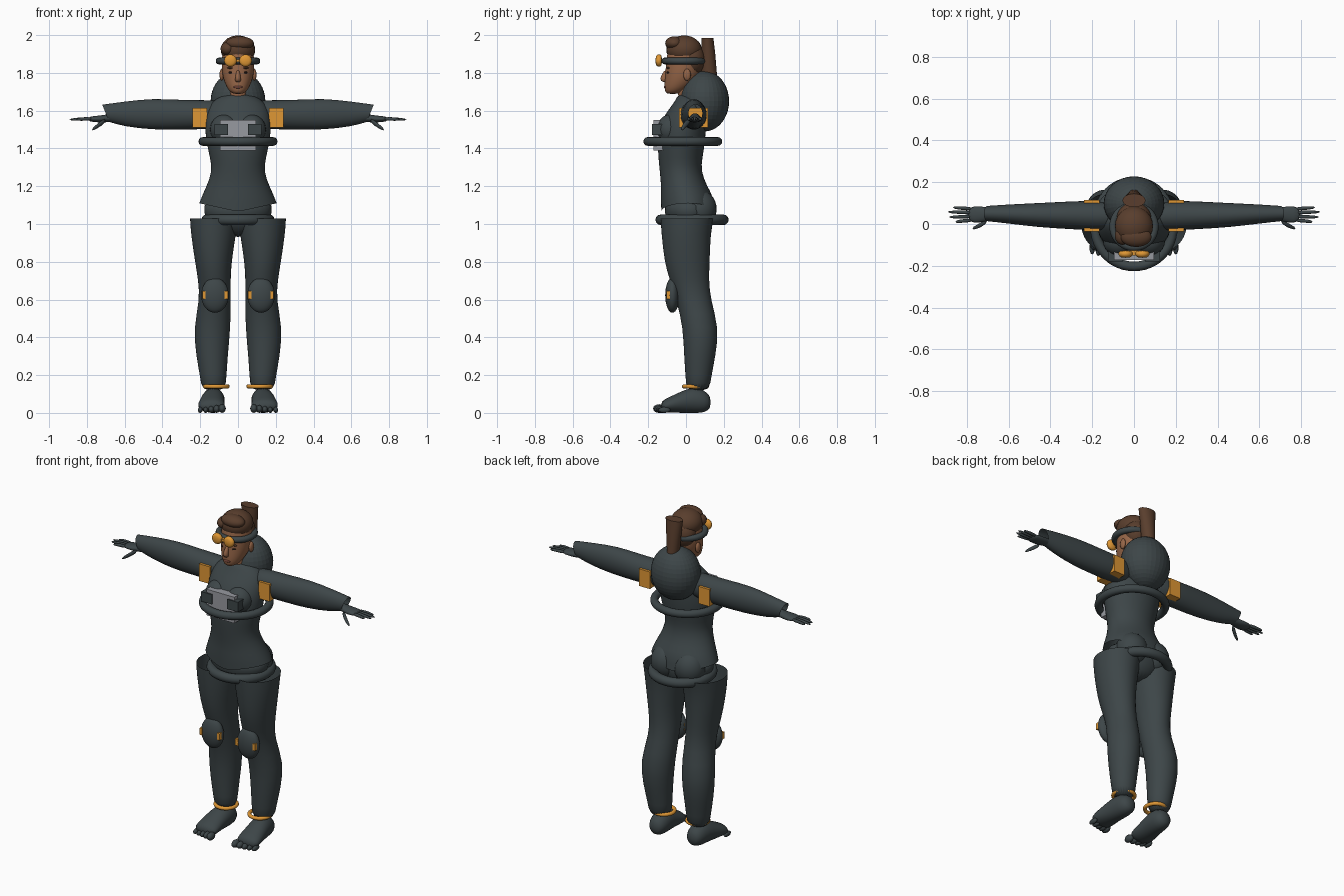
import bpy
import bmesh
from math import sin, cos, tau
from mathutils import Matrix, Vector

old = bpy.data.objects.get("Cube")
if old:
    bpy.data.objects.remove(old)


def material(name, *rgb):
    m = bpy.data.materials.new(name)
    m.use_nodes = True
    m.diffuse_color = (*rgb, 1)
    m.node_tree.nodes["Principled BSDF"].inputs["Base Color"].default_value = (*rgb, 1)
    return m


suit = material("dark_suit", .047, .061, .065)
skin = material("skin", .30, .13, .063)
hair = material("brown_hair", .10, .048, .026)
orange = material("orange", .74, .31, .035)
metal = material("light_metal", .31, .32, .35)
eye_dark = material("dark_eye", .03, .018, .014)
lip = material("lip", .20, .07, .05)


def finish(name, bm, mat, mirror=False, sub=0, shade="smooth"):
    """Turn a bmesh into a finished object."""
    bmesh.ops.recalc_face_normals(bm, faces=bm.faces)
    for f in bm.faces:
        f.smooth = shade == "smooth"
    mesh = bpy.data.meshes.new(name)
    bm.to_mesh(mesh)
    bm.free()
    mesh.materials.append(mat)
    ob = bpy.data.objects.new(name, mesh)
    bpy.context.scene.collection.objects.link(ob)
    if shade == "angle":
        bpy.ops.object.select_all(action="DESELECT")
        ob.select_set(True)
        bpy.context.view_layer.objects.active = ob
        bpy.ops.object.shade_smooth_by_angle()
    if mirror:
        ob.modifiers.new("mirror", "MIRROR").use_mirror_merge = False
    if sub:
        s = ob.modifiers.new("subdivision", "SUBSURF")
        s.levels = s.render_levels = sub
    return ob


def skin_rings(bm, rings, loop=False):
    """Bridge equal point rings with quads."""
    rings = [[bm.verts.new(p) for p in ring] for ring in rings]
    pairs = list(zip(rings, rings[1:])) + ([(rings[-1], rings[0])] if loop else [])
    for a, b in pairs:
        for i in range(len(a)):
            j = (i + 1) % len(a)
            bm.faces.new((a[i], a[j], b[j], b[i]))
    return rings


def loft(name, axis, rows, mat, mirror=False, sub=1, n=24, caps=(True, True),
         tweak=None, shade="smooth"):
    """Elliptic sections along an axis; row = position, two centres, two radii."""
    bm = bmesh.new()
    place = {"x": lambda t, a, b: (t, a, b),
             "y": lambda t, a, b: (a, t, b),
             "z": lambda t, a, b: (a, b, t)}[axis]
    rings = skin_rings(bm, [[place(t, ca + ra * cos(tau * i / n), cb + rb * sin(tau * i / n))
                             for i in range(n)] for t, ca, cb, ra, rb in rows])
    for wanted, ring in zip(caps, (rings[0], rings[-1])):
        if wanted:
            bm.faces.new(ring)
    if tweak:
        for v in bm.verts:
            tweak(v.co)
    return finish(name, bm, mat, mirror, sub, shade)


def ball(name, centre, radii, mat, mirror=False, segments=24, rings=16, shade="smooth"):
    bm = bmesh.new()
    bmesh.ops.create_uvsphere(bm, u_segments=segments, v_segments=rings, radius=1,
                              matrix=Matrix.Translation(centre) @ Matrix.Diagonal((*radii, 1)))
    return finish(name, bm, mat, mirror, shade=shade)


def box(name, low, high, mat, mirror=False):
    bm = bmesh.new()
    low, high = Vector(low), Vector(high)
    bmesh.ops.create_cube(bm, size=1, matrix=Matrix.Translation((low + high) / 2)
                          @ Matrix.Diagonal((*(high - low), 1)))
    return finish(name, bm, mat, mirror, shade="flat")


def hoop(name, centre, radius, tube, mat, mirror=False, n=48, m=12):
    x, y, z = centre
    bm = bmesh.new()
    rings = []
    for i in range(n):
        a = tau * i / n
        offsets = [(radius + tube * cos(tau * k / m), tube * sin(tau * k / m)) for k in range(m)]
        rings.append([(x + r * cos(a), y + r * sin(a), z + h) for r, h in offsets])
    skin_rings(bm, rings, loop=True)
    return finish(name, bm, mat, mirror)


# Torso: jacket with a hem that dips in the middle, hips and seat below it
def dip_hem(co):
    if co.z < 1.1:
        co.z -= .045 * (1 - abs(co.x) / .205)
        co.z += .02


loft("jacket", "z", [
    (1.09, 0, .01, .207, .142), (1.15, 0, .005, .192, .14), (1.2, 0, -.01, .168, .122),
    (1.28, 0, -.03, .137, .11), (1.35, 0, -.03, .149, .117), (1.42, 0, -.025, .166, .126),
    (1.5, 0, -.02, .177, .126), (1.56, 0, -.01, .174, .115), (1.62, 0, .01, .16, .092),
    (1.66, 0, .02, .125, .072), (1.69, 0, .015, .065, .058)],
    suit, caps=(False, True), tweak=dip_hem)
ball("chest", (.07, -.082, 1.5), (.078, .074, .08), suit, True)
loft("hips", "z", [(1.14, 0, .008, .18, .128), (1.06, 0, .015, .188, .13),
                   (.99, 0, .015, .15, .11), (.93, 0, .02, .06, .06)], suit)
ball("seat", (.078, .072, 1.08), (.092, .09, .1), suit, True)
hoop("chest_hoop", (0, -.017, 1.437), .186, .023, suit)
hoop("hip_hoop", (0, .032, 1.022), .166, .028, suit)

# Chest plate with dark clasps
box("chest_plate", (-.095, -.172, 1.39), (.095, -.09, 1.55), metal)
box("plate_clasp", (.052, -.18, 1.47), (.125, -.1, 1.53), suit, True)

# Backpack, faceted and round
ball("backpack", (0, .098, 1.65), (.145, .13, .16), suit, segments=32, rings=20, shade="flat")


# Sleeves with slanted open cuffs, and the strap blocks at the shoulders
def slant_cuff(co):
    if co.x > .68:
        co.x += .4 * (co.z - 1.585)


loft("sleeves", "x", [
    (.05, .035, 1.585, .06, .07), (.18, .04, 1.578, .073, .078), (.3, .042, 1.578, .067, .079),
    (.45, .042, 1.582, .059, .084), (.6, .048, 1.582, .046, .067), (.7, .05, 1.586, .037, .046)],
    suit, True, caps=(True, False), tweak=slant_cuff)
box("shoulder_straps", (.165, -.036, 1.51), (.24, .116, 1.615), orange, True)

# Hands: palm, four fingers and a lowered thumb
loft("palms", "x", [(.6, .048, 1.57, .025, .022), (.69, .048, 1.56, .028, .022),
                    (.73, .046, 1.555, .041, .019), (.8, .045, 1.556, .04, .013)], suit, True, n=16)
fingers = {"little": (.072, .08, .868), "ring": (.054, .058, .895),
           "middle": (.036, .033, .888), "index": (.018, .01, .856)}
for label, (base, tip, reach) in fingers.items():
    loft(label + "_fingers", "x", [(.77, base, 1.557, .01, .011), (.83, (base + tip) / 2, 1.556, .009, .01),
                                   (reach, tip, 1.552, .006, .006)], suit, True, n=10)
loft("thumbs", "x", [(.7, .02, 1.55, .015, .016), (.74, -.01, 1.522, .012, .014),
                     (.775, -.022, 1.497, .007, .007)], suit, True, n=10)

# Legs, open at the top rim
loft("legs", "z", [
    (1.03, .128, .006, .127, .142), (.95, .13, .0, .121, .131), (.8, .131, .005, .097, .121),
    (.7, .125, .018, .086, .104), (.6, .12, .04, .083, .091), (.45, .138, .08, .099, .096),
    (.3, .138, .073, .084, .084), (.2, .131, .066, .071, .069), (.11, .129, .063, .063, .063)],
    suit, True, caps=(False, True))

# Knee pads with a small tab on each side
ball("knee_pads", (.122, -.072, .623), (.073, .038, .093), suit, True)
for side, x in (("inner", .062), ("outer", .18)):
    box(side + "_knee_tabs", (x - .009, -.103, .604), (x + .009, -.06, .645), orange, True)

# Ankle rings
hoop("ankle_rings", (.115, .05, .14), .06, .011, orange, True)

# Feet and toes
loft("feet", "y", [
    (.132, .128, .055, .03, .03), (.1, .128, .06, .054, .06), (.04, .13, .07, .062, .071),
    (-.03, .138, .056, .065, .056), (-.09, .141, .042, .073, .041), (-.135, .142, .034, .066, .028)],
    suit, True)
for i in range(5):
    size = .023 - .0025 * min(i, 3)
    ball(f"toes_{i + 1}", (.084 + .029 * i, -.142 + .007 * i, size), (size * .85, .032, size), suit, True, 12, 8)

# Head, neck and face
loft("neck", "z", [(1.62, 0, .015, .058, .055), (1.68, 0, .01, .05, .05), (1.76, 0, 0, .05, .05)], skin)
loft("head", "z", [
    (1.687, 0, -.072, .028, .034), (1.71, 0, -.056, .052, .057), (1.74, 0, -.036, .068, .079),
    (1.78, 0, -.02, .082, .091), (1.83, 0, -.015, .087, .093), (1.88, 0, -.01, .087, .093),
    (1.93, 0, -.01, .077, .085), (1.97, 0, -.01, .05, .06)], skin)
loft("nose", "z", [(1.82, 0, -.1, .008, .012), (1.767, 0, -.122, .017, .023),
                   (1.75, 0, -.112, .015, .012)], skin, n=12)
ball("ears", (.086, .006, 1.79), (.012, .02, .032), skin, True, 12, 8)
ball("eyes", (.035, -.094, 1.802), (.016, .009, .006), eye_dark, True, 12, 8)
ball("eyebrows", (.037, -.094, 1.826), (.021, .009, .005), hair, True, 12, 8)
ball("lips", (0, -.108, 1.725), (.024, .009, .008), lip, False, 12, 8)

# Hair: crown, nape, swept front locks and a flared ponytail
ball("hair_crown", (0, -.01, 1.922), (.091, .094, .076), hair)
ball("hair_nape", (0, .03, 1.87), (.083, .073, .085), hair)
ball("front_lock", (.01, -.062, 1.957), (.074, .048, .036), hair)
ball("side_lock", (-.055, -.055, 1.928), (.037, .045, .035), hair)
loft("ponytail", "z", [(1.79, 0, .122, .034, .042), (1.9, 0, .118, .045, .037),
                       (1.985, 0, .113, .055, .032)], hair, sub=0, shade="angle")

# Goggles on a headband
hoop("headband", (0, -.012, 1.863), .1, .018, suit)
loft("goggle_lenses", "y", [(-.162, .04, 1.865, .022, .022), (-.15, .04, 1.865, .036, .035),
                            (-.125, .04, 1.865, .034, .033)], orange, True)
box("goggle_bridge", (-.02, -.15, 1.858), (.02, -.12, 1.872), orange)
